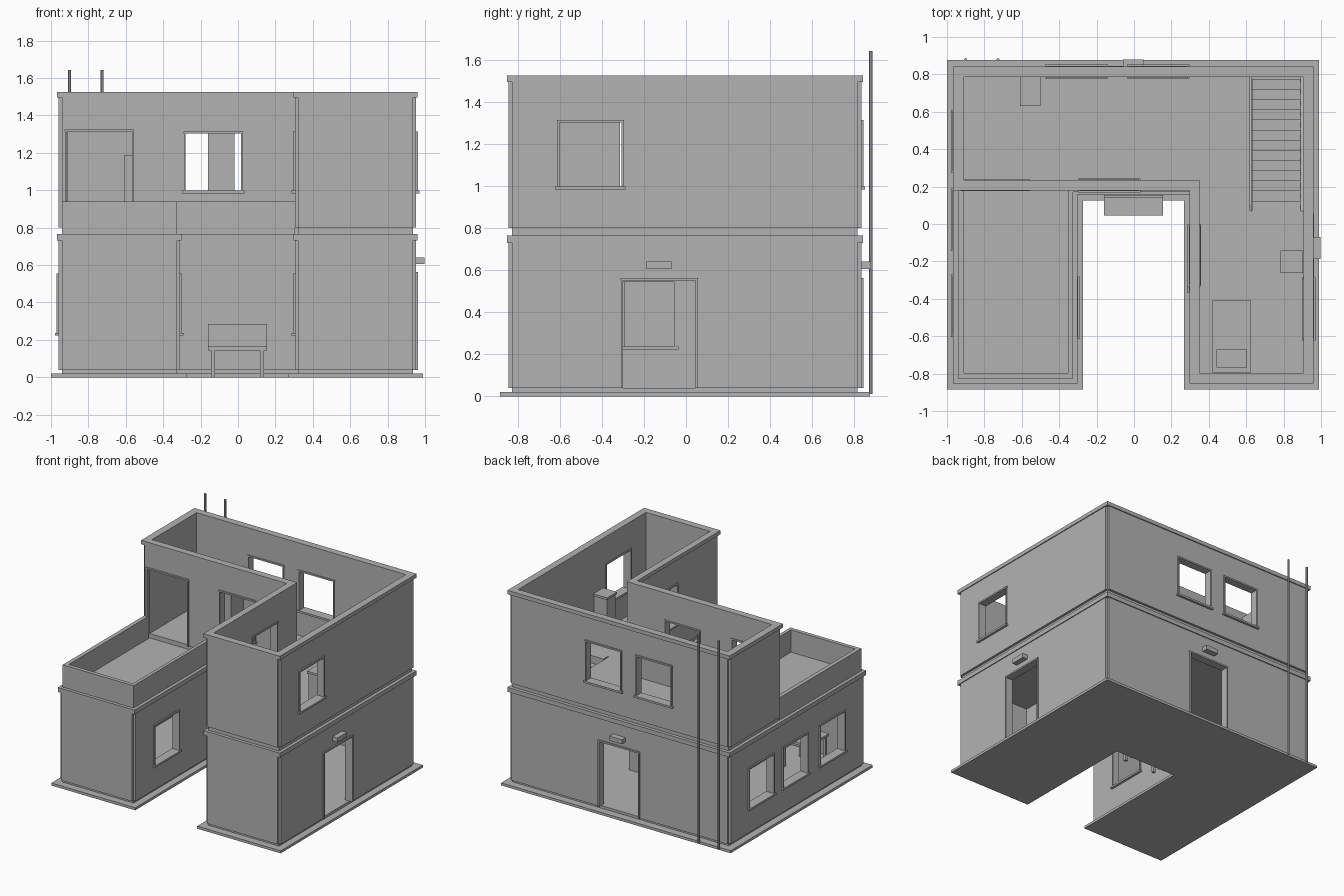
import bpy, bmesh

if "Cube" in bpy.data.objects:
    bpy.data.objects.remove(bpy.data.objects["Cube"])

grey = bpy.data.materials.new("plain_grey")
grey.use_nodes = True
grey.diffuse_color = (0.45, 0.45, 0.45, 1)
grey.node_tree.nodes["Principled BSDF"].inputs["Base Color"].default_value = grey.diffuse_color


def finish(name, bm):
    bmesh.ops.recalc_face_normals(bm, faces=bm.faces)
    mesh = bpy.data.meshes.new(name)
    bm.to_mesh(mesh)
    bm.free()
    mesh.materials.append(grey)
    obj = bpy.data.objects.new(name, mesh)
    bpy.context.collection.objects.link(obj)
    return obj


def panel(name, axis, u, v, w, voids=()):
    """Rectangle u by v with rectangular voids, extruded over w along the axis."""
    place = {"x": lambda a, b, c: (c, a, b),
             "y": lambda a, b, c: (a, c, b),
             "z": lambda a, b, c: (a, b, c)}[axis]

    def cuts(span, i):
        edges = {e for hole in voids for e in hole[i:i + 2] if span[0] < e < span[1]}
        return sorted(edges | set(span))
    us, vs = cuts(u, 0), cuts(v, 2)
    bm = bmesh.new()
    grid = [[bm.verts.new(place(a, b, w[0])) for b in vs] for a in us]
    for i in range(len(us) - 1):
        for j in range(len(vs) - 1):
            a, b = (us[i] + us[i + 1]) / 2, (vs[j] + vs[j + 1]) / 2
            if not any(h[0] < a < h[1] and h[2] < b < h[3] for h in voids):
                bm.faces.new((grid[i][j], grid[i + 1][j], grid[i + 1][j + 1], grid[i][j + 1]))
    bmesh.ops.delete(bm, geom=[p for p in bm.verts if not p.link_faces], context="VERTS")
    top = bmesh.ops.extrude_face_region(bm, geom=bm.faces[:], use_keep_orig=True)["geom"]
    offset = place(0, 0, w[1] - w[0])
    bmesh.ops.translate(bm, vec=offset, verts=[g for g in top if isinstance(g, bmesh.types.BMVert)])
    return finish(name, bm)


def box(name, x, y, z):
    return panel(name, "z", x, y, z)


def wall(name, axis, span, outer, inner, z, openings=()):
    """Wall with trimmed openings; doors reach the floor and have no sill."""
    panel(name, axis, span, z, sorted((outer, inner)), openings)
    out = 1 if outer > inner else -1
    depth = sorted((outer + out * 0.01, inner - out * 0.006))
    sill_depth = sorted((outer + out * 0.018, inner - out * 0.008))
    for k, (a, b, low, high) in enumerate(openings):
        tag = f"{name}_opening_{k + 1}"
        panel(tag + "_lintel", axis, (a - 0.012, b + 0.012), (high, high + 0.012), depth)
        for side, jamb in (("start", (a - 0.01, a)), ("end", (b, b + 0.01))):
            panel(f"{tag}_{side}_jamb", axis, jamb, (low, high), depth)
        if low > z[0]:
            panel(tag + "_sill", axis, (a - 0.02, b + 0.02), (low - 0.015, low), sill_depth)


def window(a, level):
    return (a, a + 0.295, level, level + 0.305)


# Outer faces and inner faces of the walls
W, E, S, N = -0.96, 0.953, -0.845, 0.834
WI, EI, SI, NI = -0.91, 0.905, -0.797, 0.787
NW, NE = -0.309, 0.304          # courtyard side walls
NWI, NEI = -0.353, 0.349
G = 0.018                       # corner recess
STAIR = (0.62, 0.905, 0.07, 0.785)
LOW, HIGH = (0.04, 0.73), (0.80, 1.495)

# Ground slab, floors and storey bands
panel("base_slab", "z", (-1, 0.99), (-0.885, 0.876), (0, 0.02), [(-0.272, 0.266, -1, 0.125)])
panel("ground_floor", "z", (W + G, E - G), (S + G, N - G), (0.02, 0.04), [(NW - G, NE + G, -1, 0.182)])
panel("storey_band", "z", (-0.967, 0.96), (-0.852, 0.842), (0.73, 0.765),
      [(-0.302, 0.297, -1, 0.157), STAIR])
panel("upper_floor", "z", (W + G, E - G), (S + G, N - G), (0.765, 0.80),
      [(-1, NE + G, -1, 0.205), STAIR])
panel("roof_cap", "z", (-0.967, 0.96), (-0.852, 0.842), (1.495, 1.525),
      [(-1, 0.297, -1, 0.18), (WI, EI, 0.235, NI), (NEI, EI, SI, 0.5)])

# Ground storey walls
WIN = 0.238
back = (W + G, E - G)
side = (S + G, N - G)
wall("ground_back_wall", "y", back, N, NI, LOW, [(-0.175, 0.165, 0.04, 0.55)])
wall("ground_right_wall", "x", side, W, WI, LOW, [window(a, WIN) for a in (-0.585, -0.125, 0.295)])
wall("ground_left_wall", "x", side, E, EI, LOW, [(-0.30, 0.045, 0.04, 0.55)])
wall("ground_right_front_wall", "y", (W + G, NW - G), S, SI, LOW)
wall("ground_left_front_wall", "y", (NE + G, E - G), S, SI, LOW)
wall("ground_courtyard_right_wall", "x", (S + G, 0.2), NW, NWI, LOW, [window(-0.595, WIN)])
wall("ground_courtyard_left_wall", "x", (S + G, 0.2), NE, NEI, LOW, [window(-0.35, WIN)])
wall("ground_courtyard_back_wall", "y", (NWI, NEI), 0.164, 0.21, LOW)

# Upper storey walls
WIN = 0.998
wall("upper_back_wall", "y", back, N, NI, HIGH, [window(-0.455, WIN), window(-0.018, WIN)])
wall("upper_right_wall", "x", (0.187 + G, N - G), W, WI, HIGH)
wall("upper_left_wall", "x", side, E, EI, HIGH, [window(-0.602, WIN)])
wall("upper_left_front_wall", "y", (NE + G, E - G), S, SI, HIGH)
wall("upper_courtyard_left_wall", "x", (S + G, 0.23), NE, NEI, HIGH, [window(-0.315, WIN)])
wall("upper_courtyard_back_wall", "y", (W + G, NEI), 0.187, 0.235, HIGH,
     [(-0.915, -0.567, 0.80, 1.313), window(-0.28, WIN)])

# Terrace parapet and courtyard ledge
panel("terrace_parapet", "z", (W + G, NW - G), (S + G, 0.19), (0.765, 0.94),
      [(WI, NWI, SI, 1)])
box("courtyard_ledge", (NW - G, NE), (0.172, 0.2), (0.765, 0.94))

# Staircase with two stringers
STEPS = 13
run, rise = 0.705 / STEPS, 0.76 / STEPS
for i in range(STEPS):
    y, z = 0.775 - i * run, 0.04 + (i + 1) * rise
    box(f"stair_step_{i + 1}", (0.63, 0.89), (y - run, y), (z - rise, z))
for name, x in (("inner", 0.612), ("outer", 0.89)):
    bm = bmesh.new()
    outline = [(0.785, 0.04), (0.785, 0.10), (0.07, 0.80), (0.07, 0.70), (0.74, 0.04)]
    face = bm.faces.new([bm.verts.new((x, y, z)) for y, z in outline])
    top = bmesh.ops.extrude_face_region(bm, geom=[face], use_keep_orig=True)["geom"]
    bmesh.ops.translate(bm, vec=(0.015, 0, 0), verts=[g for g in top if isinstance(g, bmesh.types.BMVert)])
    finish(f"stair_{name}_stringer", bm)

# Courtyard bench
box("bench_seat", (-0.16, 0.155), (0.045, 0.145), (0.142, 0.165))
box("bench_back", (-0.16, 0.155), (0.142, 0.156), (0.142, 0.285))
for i, x in enumerate((-0.145, 0.118)):
    for j, y in enumerate((0.05, 0.12)):
        box(f"bench_leg_{i}_{j}", (x, x + 0.022), (y, y + 0.022), (0, 0.145))

# Upper storey furniture
box("bed", (0.42, 0.625), (-0.795, -0.41), (0.80, 0.92))
box("pillow", (0.44, 0.605), (-0.768, -0.67), (0.92, 0.945))
box("wardrobe", (-0.61, -0.5), (0.63, 0.785), (0.80, 1.185))
box("cabinet", (0.79, 0.904), (-0.255, -0.15), (0.80, 1.12))
box("cabinet_top", (0.784, 0.904), (-0.263, -0.142), (1.12, 1.137))

# Ground storey table
box("table_top", (-0.75, -0.5), (-0.7, -0.45), (0.25, 0.27))
for i, x in enumerate((-0.74, -0.53)):
    for j, y in enumerate((-0.69, -0.48)):
        box(f"table_leg_{i}_{j}", (x, x + 0.02), (y, y + 0.02), (0.04, 0.25))

# Door lamps
box("left_door_lamp", (0.95, 0.996), (-0.188, -0.07), (0.605, 0.64))
box("back_door_lamp", (-0.06, 0.05), (0.83, 0.88), (0.605, 0.64))

# Tall poles behind the house
for i, x in enumerate((-0.9, -0.727)):
    bpy.ops.mesh.primitive_cylinder_add(vertices=12, radius=0.008, depth=1.632, location=(x, 0.879, 0.826))
    pole = bpy.context.object
    pole.name = f"pole_{i + 1}"
    pole.data.materials.append(grey)
    bpy.ops.object.shade_smooth_by_angle()
